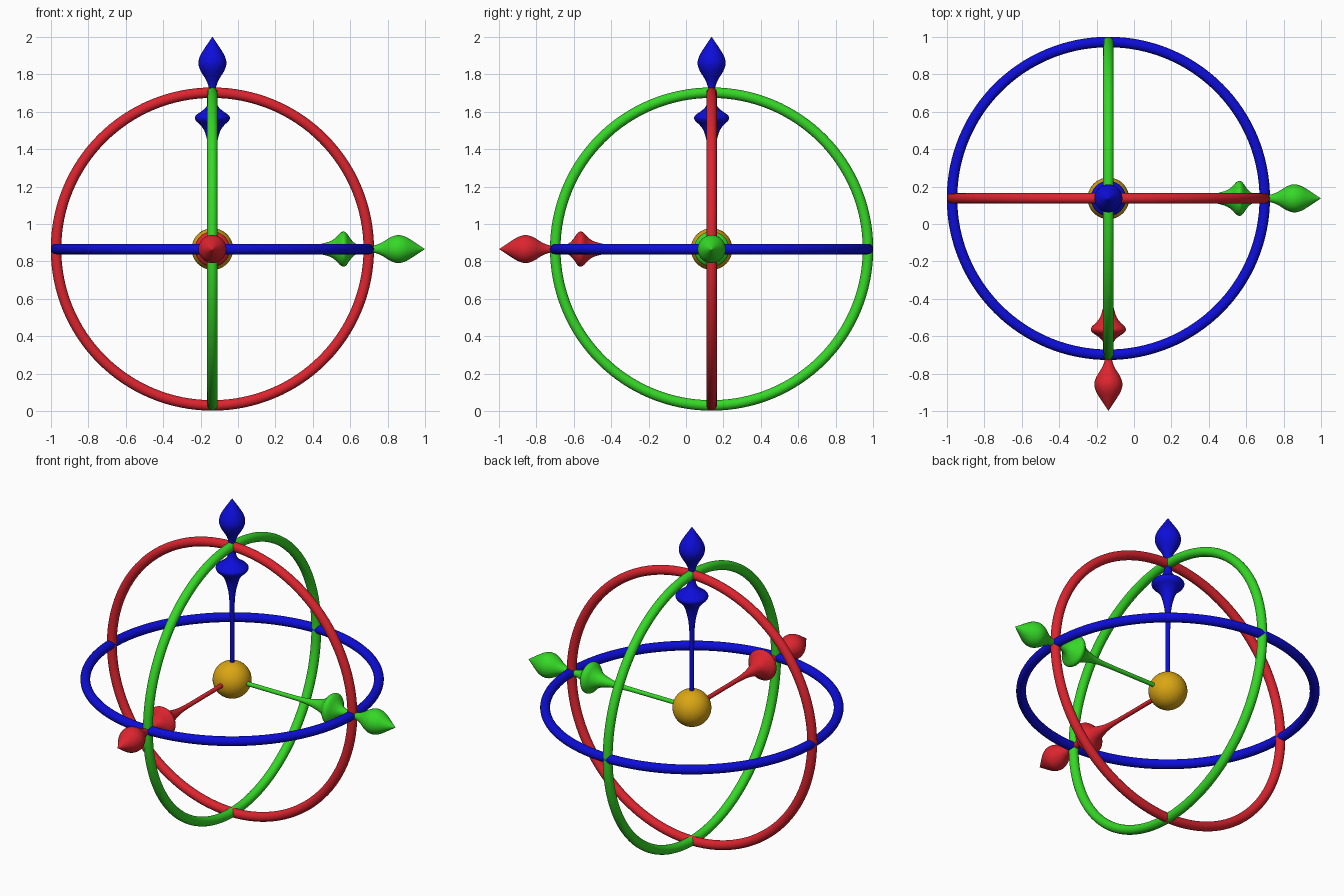
import bpy, bmesh, math
from mathutils import Vector, Matrix

if "Cube" in bpy.data.objects:
    bpy.data.objects.remove(bpy.data.objects["Cube"])

CENTRE = Vector((-0.137, 0.137, 0.866))


def material(name, rgb):
    m = bpy.data.materials.new(name)
    m.diffuse_color = (*rgb, 1)
    m.use_nodes = True
    m.node_tree.nodes["Principled BSDF"].inputs["Base Color"].default_value = m.diffuse_color
    return m


red = material("red", (0.72, 0.018, 0.028))
green = material("green", (0.036, 0.69, 0.02))
blue = material("blue", (0.004, 0.004, 0.70))
gold = material("gold", (0.70, 0.38, 0.007))

# Spindle profile: (distance from centre, radius)
PROFILE = [(0.0, 0.013), (0.25, 0.013), (0.45, 0.014), (0.54, 0.02), (0.59, 0.030),
           (0.635, 0.044), (0.665, 0.066), (0.682, 0.085), (0.70, 0.094),
           (0.717, 0.086), (0.738, 0.056), (0.76, 0.033), (0.79, 0.022),
           (0.83, 0.019), (0.87, 0.021), (0.91, 0.037), (0.95, 0.062),
           (0.99, 0.075), (1.03, 0.067), (1.07, 0.044), (1.10, 0.024), (1.136, 0.0)]


def smooth_profile(pts, steps=3):
    """Catmull-Rom refinement of the profile."""
    p = [Vector(q) for q in pts]
    p = [p[0]] + p + [p[-1]]
    out = []
    for a, b, c, d in zip(p, p[1:], p[2:], p[3:]):
        for i in range(steps):
            t = i / steps
            out.append(0.5 * (2 * b + (c - a) * t + (2 * a - 5 * b + 4 * c - d) * t ** 2
                              + (3 * b - a - 3 * c + d) * t ** 3))
    return out + [p[-1]]


def spindle(name, direction, mat, sides=40):
    bm = bmesh.new()
    verts = [bm.verts.new((max(r, 0), 0, z)) for z, r in smooth_profile(PROFILE)]
    edges = [bm.edges.new(e) for e in zip(verts, verts[1:])]
    bmesh.ops.spin(bm, geom=verts + edges, cent=(0, 0, 0), axis=(0, 0, 1),
                   angle=math.tau, steps=sides)
    bmesh.ops.remove_doubles(bm, verts=bm.verts, dist=1e-5)
    bmesh.ops.recalc_face_normals(bm, faces=bm.faces)
    for f in bm.faces:
        f.smooth = True
    mesh = bpy.data.meshes.new(name)
    bm.to_mesh(mesh)
    bm.free()
    mesh.materials.append(mat)
    ob = bpy.data.objects.new(name, mesh)
    bpy.context.collection.objects.link(ob)
    turn = Vector((0, 0, 1)).rotation_difference(Vector(direction))
    ob.matrix_world = Matrix.Translation(CENTRE) @ turn.to_matrix().to_4x4()


def ring(name, rotation, mat):
    bpy.ops.mesh.primitive_torus_add(location=CENTRE, rotation=rotation, major_radius=0.836,
                                     minor_radius=0.028, major_segments=128, minor_segments=20)
    finish(name, mat)


def finish(name, mat):
    ob = bpy.context.object
    ob.name = name
    ob.data.materials.append(mat)
    bpy.ops.object.shade_smooth()


# Pointers along the three axes
spindle("front_pointer", (0, -1, 0), red)
spindle("side_pointer", (1, 0, 0), green)
spindle("top_pointer", (0, 0, 1), blue)

# Rotation rings
ring("upright_front_ring", (math.pi / 2, 0, 0), red)
ring("upright_side_ring", (0, math.pi / 2, 0), green)
ring("level_ring", (0, 0, 0), blue)

# Centre ball
bpy.ops.mesh.primitive_uv_sphere_add(segments=48, ring_count=24, radius=0.111, location=CENTRE)
finish("centre_ball", gold)
